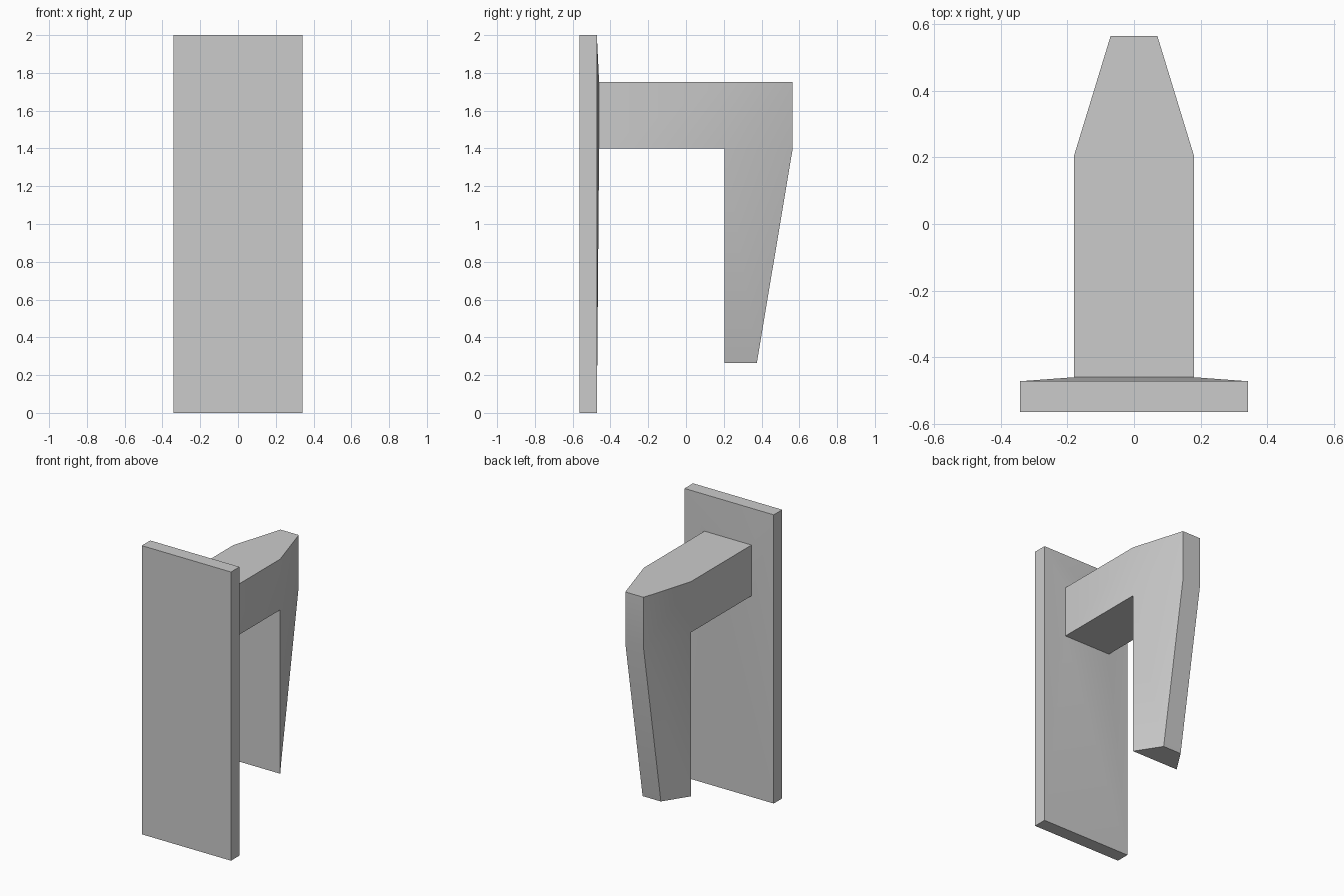
import bpy
import bmesh
import math

cube = bpy.data.objects.get("Cube")
if cube:
    bpy.data.objects.remove(cube, do_unlink=True)

grey = bpy.data.materials.new("plain_grey")
grey.use_nodes = True
colour = (0.6, 0.6, 0.6, 1)
grey.diffuse_color = colour
grey.node_tree.nodes["Principled BSDF"].inputs["Base Color"].default_value = colour

bm = bmesh.new()


def extrude(face):
    """Extrude one face and return the new cap."""
    return bmesh.ops.extrude_discrete_faces(bm, faces=[face])["faces"][0]


def fit(face, half_width, y, low, high):
    """Fit an upright cap to a rectangle at depth y."""
    middle = face.calc_center_median().z
    for v in face.verts:
        v.co = (math.copysign(half_width, v.co.x), y,
                high if v.co.z > middle else low)


# Flat plate
corners = [(-1, 0), (-1, 2), (1, 2), (1, 0)]
cap = bm.faces.new([bm.verts.new((x, 0, z)) for x, z in corners])
front = cap
fit(front, 0.342, -0.565, 0, 2)
base = bmesh.ops.extrude_face_region(bm, geom=[front], use_keep_orig=True)
cap = next(g for g in base["geom"] if isinstance(g, bmesh.types.BMFace))
fit(cap, 0.342, -0.472, 0, 2)

# Shallow slope into the neck, straight arm, then tapered tip
for half_width, y, low, high in ((0.18, -0.46, 1.4, 1.752),
                                 (0.18, 0.205, 1.4, 1.752),
                                 (0.07, 0.565, 1.4, 1.752)):
    cap = extrude(cap)
    fit(cap, half_width, y, low, high)

# Hanging grip, drawn down from the underside of the tip
bm.normal_update()
under = next(f for f in bm.faces
             if abs(f.normal.z) > 0.9 and f.calc_center_median().y > 0.3
             and f.calc_center_median().z < 1.5)
grip = extrude(under)
for v in grip.verts:
    v.co.z = 0.265
    if v.co.y > 0.4:
        v.co.y = 0.375

bmesh.ops.recalc_face_normals(bm, faces=bm.faces[:])
mesh = bpy.data.meshes.new("handle_with_plate")
bm.to_mesh(mesh)
bm.free()
mesh.materials.append(grey)
handle = bpy.data.objects.new("handle_with_plate", mesh)
bpy.context.collection.objects.link(handle)

# Soft blends on the shallow folds, crisp corners elsewhere
bpy.context.view_layer.objects.active = handle
handle.select_set(True)
bpy.ops.object.shade_smooth_by_angle(angle=math.radians(30))
